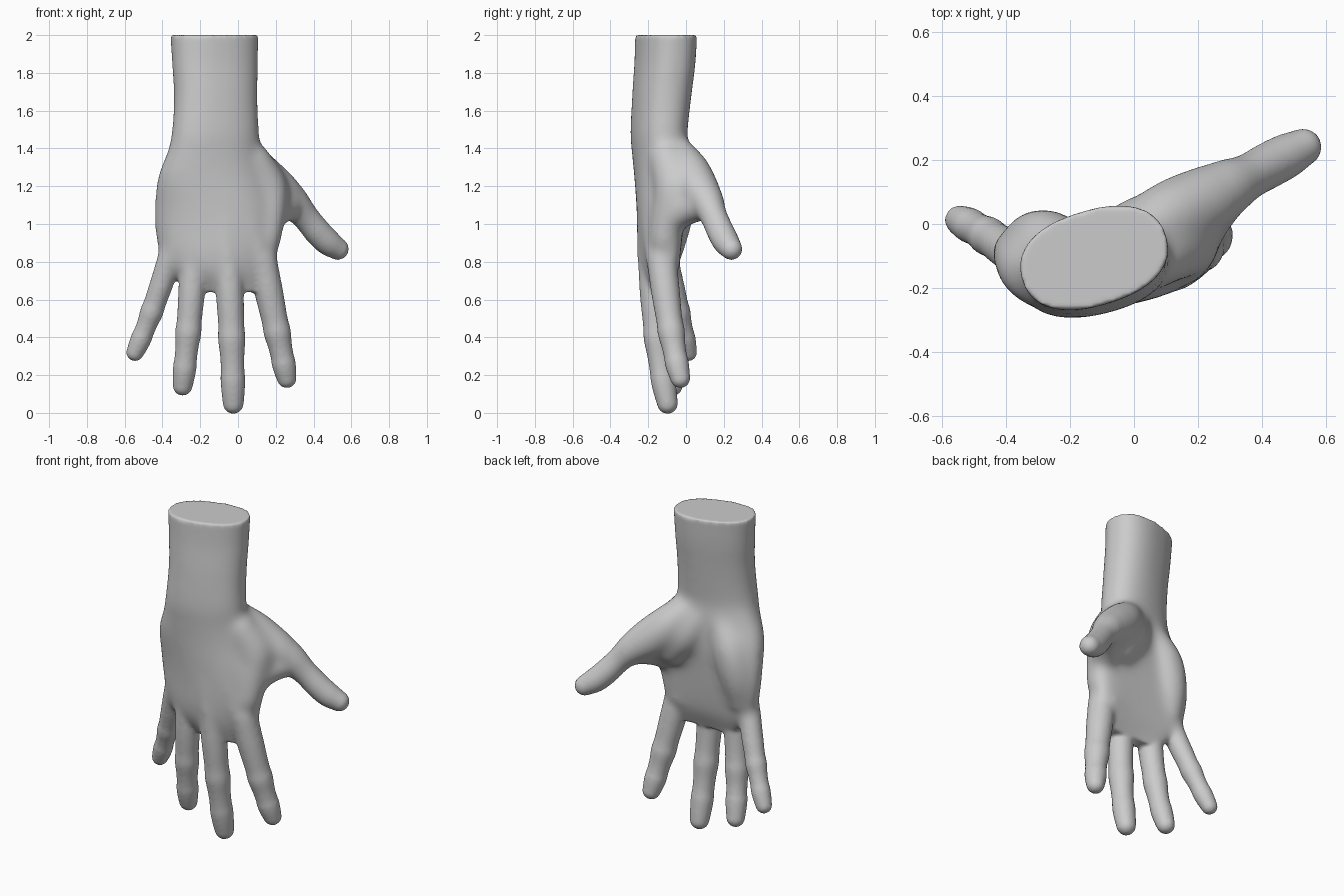
import bpy, bmesh, math
from mathutils import Vector

if "Cube" in bpy.data.objects:
    bpy.data.objects.remove(bpy.data.objects["Cube"])

bm = bmesh.new()
SEG = 28


def spline(rows, steps):
    """Catmull-Rom interpolation of equal-length number rows."""
    p = [Vector(r) for r in rows]
    p = [2 * p[0] - p[1]] + p + [2 * p[-1] - p[-2]]
    out = []
    for i in range(1, len(p) - 2):
        a, b, c, d = p[i - 1:i + 3]
        for s in range(steps):
            t = s / steps
            out.append(0.5 * (2 * b + (c - a) * t + (2 * a - 5 * b + 4 * c - d) * t * t
                              + (3 * b - a - 3 * c + d) * t ** 3))
    return out + [p[-2]]


def skin(rings):
    """Bridge rings of points into a closed solid."""
    rows = [[bm.verts.new(q) for q in r] for r in rings]
    n = len(rows[0])
    for r0, r1 in zip(rows, rows[1:]):
        for i in range(n):
            j = (i + 1) % n
            bm.faces.new((r0[i], r0[j], r1[j], r1[i]))
    bm.faces.new(rows[0][::-1])
    bm.faces.new(rows[-1])


def tube(rows, steps=6):
    """Round-ended tube through (x, y, z, radius) points."""
    c = [(p.xyz, p.w) for p in spline(rows, steps)]
    t0 = (c[1][0] - c[0][0]).normalized()
    t1 = (c[-1][0] - c[-2][0]).normalized()
    angles = [math.radians(a) for a in (18, 36, 54, 72, 87)]
    head = [(c[0][0] - t0 * c[0][1] * math.sin(a), c[0][1] * math.cos(a)) for a in reversed(angles)]
    tail = [(c[-1][0] + t1 * c[-1][1] * math.sin(a), c[-1][1] * math.cos(a)) for a in angles]
    c = head + c + tail
    rings = []
    for i, (o, r) in enumerate(c):
        t = (c[min(i + 1, len(c) - 1)][0] - c[max(i - 1, 0)][0]).normalized()
        u = t.cross(Vector((0, 1, 0))).normalized()
        v = t.cross(u)
        rings.append([o + r * (u * math.cos(k * math.tau / SEG) + v * math.sin(k * math.tau / SEG))
                      for k in range(SEG)])
    skin(rings)


def ramp(v, lo, hi):
    return min(1, max(0, (v - lo) / (hi - lo)))


# forearm, wrist and palm: z, centre x, centre y, half width, half depth, tilt, arch
sections = [
    (2.0, -.125, -.105, .236, .149, 17, 0),
    (1.85, -.122, -.112, .229, .147, 17, 0),
    (1.68, -.118, -.128, .225, .145, 16, 0),
    (1.48, -.120, -.144, .236, .140, 14, 0),
    (1.38, -.128, -.146, .248, .133, 11, .01),
    (1.25, -.135, -.150, .289, .121, 6, .03),
    (1.10, -.115, -.153, .326, .110, 2, .06),
    (0.97, -.108, -.155, .334, .102, 0, .07),
    (0.85, -.105, -.158, .314, .094, 0, .07),
    (0.75, -.095, -.155, .280, .078, 0, .06),
    (0.64, -.045, -.145, .200, .038, 0, .04),
]
rings = []
for z, cx, cy, a, b, tilt, arch in spline(sections, 4):
    ct, st = math.cos(math.radians(tilt)), math.sin(math.radians(tilt))
    ring = []
    for k in range(48):
        w = k * math.tau / 48
        c, s = math.cos(w), math.sin(w)
        depth = b * (1 + (.35 * ramp(z, 1.45, 1.15) if s > 0 else 0))   # fuller palm side
        x = a * math.copysign(abs(c) ** .86, c)
        y = depth * math.copysign(abs(s) ** .86, s) + arch * c * c
        ring.append((cx + x * ct - y * st, cy + x * st + y * ct, z))
    rings.append(ring)
skin(rings)

# fingers: knuckle, middle joint, tip centre, base radius, tip radius
fingers = [
    ((-.362, -.105, .82), (-.453, -.040, .545), (-.545, .012, .320), .068, .050),
    ((-.232, -.152, .82), (-.262, -.127, .440), (-.293, -.070, .143), .077, .056),
    ((-.053, -.178, .82), (-.034, -.153, .410), (-.025, -.098, .050), .080, .059),
    ((.125, -.130, .82), (.205, -.080, .440), (.258, -.030, .183), .083, .056),
]
# fraction along finger, radius swell (joints thicker, pads between)
swell = [(0, 1.0), (.25, .98), (.42, .97), (.52, 1.05), (.64, .97), (.74, .97),
         (.81, 1.04), (.9, 1.02), (1, .94)]
for k, j, t, r0, r1 in fingers:
    k, j, t = Vector(k), Vector(j), Vector(t)
    mid = 2 * j - (k + t) / 2
    rows = []
    for f, g in swell:
        p = k * (1 - f) ** 2 + mid * 2 * f * (1 - f) + t * f * f
        rows.append((*p, (r0 + (r1 - r0) * f) * g))
    tube(rows, 4)
    # tendon ridge running back to the wrist
    tube([(k.x, k.y - r0 + .030, k.z, .034),
          (k.x * .8 - .03, k.y * .6 - .125, 1.02, .030),
          (k.x * .4 - .075, -.215, 1.32, .020)])

# thumb with its muscle pad
tube([(-.02, -.065, 1.42, .075), (.09, .008, 1.29, .114), (.20, .062, 1.185, .115),
      (.285, .110, 1.115, .092), (.355, .147, 1.04, .072), (.42, .183, .96, .072),
      (.475, .212, .905, .070), (.528, .240, .868, .059)])
# inner thumb pad, muscle beside the index bone, and web between them
tube([(-.09, -.070, 1.40, .075), (.01, -.025, 1.24, .110), (.10, -.010, 1.12, .100)])
tube([(.08, -.10, 1.34, .095), (.15, -.055, 1.19, .115), (.16, -.085, 1.06, .095),
      (.150, -.115, .92, .082)])
tube([(.27, .09, 1.105, .085), (.215, .01, 1.08, .087), (.17, -.07, 1.04, .087)])
# outer heel of the palm
tube([(-.20, -.085, 1.34, .085), (-.27, -.065, 1.19, .112), (-.31, -.07, 1.03, .108),
      (-.322, -.085, .88, .082)])
# padding across the base of the fingers
tube([(-.33, -.095, .80, .063), (-.2, -.115, .79, .073), (-.04, -.120, .79, .077),
      (.11, -.105, .80, .076)])

bmesh.ops.recalc_face_normals(bm, faces=bm.faces)
mesh = bpy.data.meshes.new("hand")
bm.to_mesh(mesh)
bm.free()
hand = bpy.data.objects.new("hand", mesh)
bpy.context.collection.objects.link(hand)
bpy.context.view_layer.objects.active = hand
hand.select_set(True)

# fuse everything into one skin
fuse = hand.modifiers.new("fuse", 'REMESH')
fuse.mode = 'VOXEL'
fuse.voxel_size = .01
fuse.use_smooth_shade = True
bpy.ops.object.modifier_apply(modifier="fuse")

# soften the joins: strongly on the palm, lightly on digits and arm
palm = hand.vertex_groups.new(name="palm")
for v in hand.data.vertices:
    x, y, z = v.co
    w = ramp(z, .66, .90) * ramp(z, 1.8, 1.6) * ramp(x + .5 * y, .38, .24)
    palm.add([v.index], w, 'REPLACE')
for name, group, count in (("soften_palm", "palm", 110), ("soften_all", "", 7)):
    soft = hand.modifiers.new(name, 'SMOOTH')
    soft.factor = .5
    soft.iterations = count
    soft.vertex_group = group
